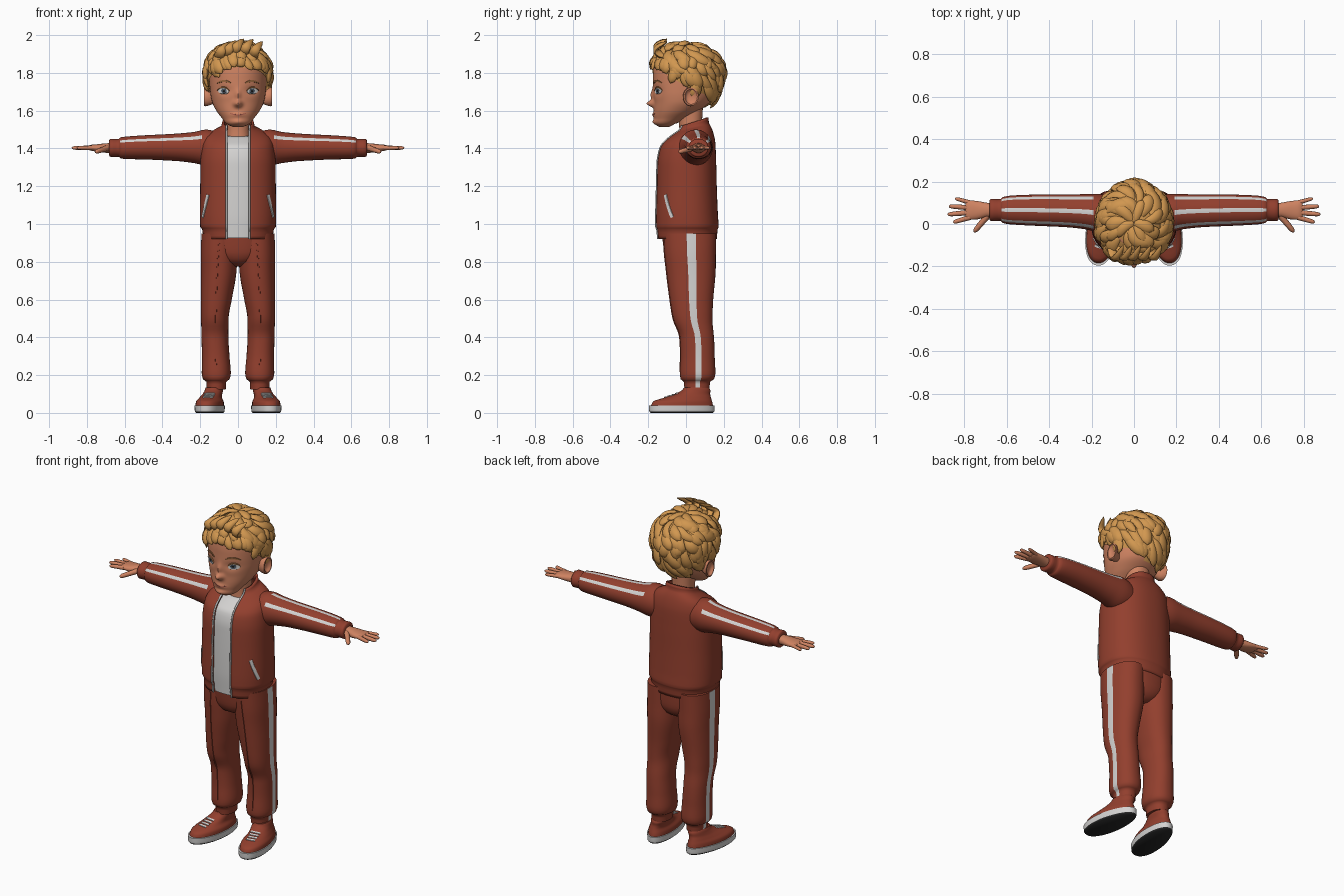
import bpy, bmesh, random
from math import sin, cos, pi, exp, asin, ceil, sqrt
from mathutils import Vector as V, Matrix
from mathutils.bvhtree import BVHTree

random.seed(4)
if "Cube" in bpy.data.objects:
    bpy.data.objects.remove(bpy.data.objects["Cube"])


def paint(name, *rgb):
    m = bpy.data.materials.new(name)
    m.use_nodes = True
    m.diffuse_color = (*rgb, 1)
    m.node_tree.nodes["Principled BSDF"].inputs["Base Color"].default_value = (*rgb, 1)
    return m


RED = paint("brick_red", .29, .05, .027)
WHITE = paint("soft_white", .66, .65, .64)
SKIN = paint("warm_skin", .62, .225, .12)
HAIR = paint("golden_blond", .64, .31, .08)
BLACK = paint("sole_black", .02, .02, .02)
IRIS = paint("slate_iris", .09, .12, .16)
BROW = paint("brow_brown", .33, .14, .05)
LIP = paint("lip_brown", .38, .1, .07)


def finish(name, bm, mats, mirror=False):
    me = bpy.data.meshes.new(name)
    bm.to_mesh(me)
    bm.free()
    for m in mats:
        me.materials.append(m)
    for p in me.polygons:
        p.use_smooth = True
    me.set_sharp_from_angle(angle=.9)
    ob = bpy.data.objects.new(name, me)
    bpy.context.collection.objects.link(ob)
    if mirror:
        ob.modifiers.new("mirror", "MIRROR").use_mirror_merge = False
    return ob


def skin(name, parts, *mats, mirror=False, closed=True, caps=True, rule=None):
    """Join rings of points into surfaces; rule(angle, centre) picks the second colour."""
    bm = bmesh.new()
    for rings in parts:
        rows = [[bm.verts.new(p) for p in r] for r in rings]
        n = len(rows[0])
        for a, b in zip(rows, rows[1:]):
            for j in range(n if closed else n - 1):
                k = (j + 1) % n
                f = bm.faces.new((a[j], a[k], b[k], b[j]))
                if rule and rule((j + .5) / n * 2 * pi, f.calc_center_median()):
                    f.material_index = 1
        if caps and closed:
            bm.faces.new(rows[0])
            bm.faces.new(rows[-1])
    bmesh.ops.recalc_face_normals(bm, faces=bm.faces)
    return finish(name, bm, mats, mirror)


def smooth(keys, step):
    """Sample key sections with a curve that never overshoots."""
    sec = [[(q - p) / (b[0] - a[0]) for p, q in zip(a, b)] for a, b in zip(keys, keys[1:])]
    tan = [sec[0]] + [[2 * p * q / (p + q) if p * q > 0 else 0 for p, q in zip(a, b)]
                      for a, b in zip(sec, sec[1:])] + [sec[-1]]
    out = [keys[0]]
    for i, (a, b) in enumerate(zip(keys, keys[1:])):
        h = b[0] - a[0]
        n = max(2, ceil(h / step))
        for s in range(1, n + 1):
            t = s / n
            out.append([p + (q - p) * t * t * (3 - 2 * t) + h * t * (1 - t) * (m * (1 - t) - k * t)
                        for p, q, m, k in zip(a, b, tan[i], tan[i + 1])])
    return out


def loft(keys, axis="z", seg=48, n=2.2, step=.02, gap=0, warp=None):
    """Rounded sections (position, centre, centre, radius, radius) along an axis."""
    rings = []
    for t, c1, c2, r1, r2 in (smooth(keys, step) if step else keys):
        a0 = asin((gap / r1) ** (n / 2)) if gap else 0
        ring = []
        for j in range(seg):
            a = a0 + (2 * pi - 2 * a0) * j / (seg - 1 if gap else seg)
            s, c = (abs(v) ** (2 / n) * (1 if v > 0 else -1) for v in (sin(a), cos(a)))
            p = V((c1 + r1 * s, c2 - r2 * c, t))
            if axis == "x":
                p = V((t, p.x, p.y))
            ring.append(warp(p) if warp else p)
        rings.append(ring)
    return rings


def tube(path, widths, thicks, normals, seg=8):
    rings = []
    for i, p in enumerate(path):
        t = path[min(i + 1, len(path) - 1)] - path[max(i - 1, 0)]
        side = t.cross(normals[i]).normalized()
        up = side.cross(t).normalized()
        rings.append([p + side * widths[i] * cos(a) + up * thicks[i] * sin(a)
                      for a in (2 * pi * j / seg for j in range(seg))])
    return rings


def ribbon(name, target, pts, half, mat, shape=lambda u: 1, lift=.004, mirror=True, n=14):
    """Thin plate through three points, laid on the target surface."""
    bm0 = bmesh.new()
    bm0.from_mesh(target.data)
    tree = BVHTree.FromBMesh(bm0)
    bm0.free()
    a, b, c = map(V, pts)
    curve = lambda u: a * u * (u - 1) / 2 + b * (1 - u * u) + c * u * (u + 1) / 2
    bm, rows, total = bmesh.new(), [], V()
    for i in range(n + 1):
        u = 2 * i / n - 1
        p, nor = tree.find_nearest(curve(u))[:2]
        total += nor
        side = nor.cross(curve(u + .01) - curve(u - .01)).normalized() * half * max(.03, shape(u))
        row = []
        for s, up in ((-1, -.001), (-.85, lift), (0, lift), (.85, lift), (1, -.001)):
            q, m = tree.find_nearest(p + side * s)[:2]
            row.append(bm.verts.new(q + m * up))
        rows.append(row)
    for r, s in zip(rows, rows[1:]):
        for j in range(4):
            bm.faces.new((r[j], r[j + 1], s[j + 1], s[j]))
    bm.normal_update()
    if sum((f.normal for f in bm.faces), V()).dot(total) < 0:
        bmesh.ops.reverse_faces(bm, faces=bm.faces)
    return finish(name, bm, [mat], mirror)


# Head with sculpted nose, sockets, lips and chin
g = lambda u: exp(-u * u)


def sculpt(p):
    if p.y < -.05:
        x, z = p.x, p.z
        p.y -= .038 * g(x / .02) * g((z - 1.637) / .017) + .014 * g(x / .013) * g((z - 1.68) / .03)
        p.y -= .008 * g(x / .035) * g((z - 1.578) / .013) + .01 * g(x / .03) * g((z - 1.54) / .015)
        p.y += .009 * g((abs(x) - .07) / .035) * g((z - 1.705) / .024)
    return p


head = skin("head", [loft([(1.513, 0, -.115, .025, .025), (1.53, 0, -.108, .06, .055),
    (1.56, 0, -.083, .085, .085), (1.6, 0, -.05, .115, .12), (1.65, 0, -.02, .138, .15),
    (1.7, 0, -.01, .147, .165), (1.78, 0, 0, .153, .174), (1.86, 0, 0, .145, .165),
    (1.93, 0, 0, .09, .1)], seg=128, n=2.1, step=.006, warp=sculpt)], SKIN)
skin("neck", [loft([(1.4, 0, .03, .075, .07), (1.5, 0, .025, .06, .06), (1.63, 0, .02, .065, .07)])], SKIN)
skin("ears", [loft([(.125, .015, 1.668, .02, .03), (.152, .018, 1.67, .03, .042),
    (.17, .024, 1.673, .041, .05), (.179, .027, 1.674, .04, .048), (.18, .027, 1.674, .033, .041),
    (.17, .024, 1.673, .026, .033), (.164, .02, 1.67, .012, .018)], "x", 24, 2, None)], SKIN, mirror=True)

# Face details
lens = lambda u: sqrt(max(0, 1 - u * u))
ribbon("eye_whites", head, [(.044, -.158, 1.702), (.074, -.15, 1.705), (.105, -.128, 1.704)], .019, WHITE, lens, .003)
ribbon("irises", head, [(.057, -.155, 1.705), (.073, -.15, 1.705), (.089, -.141, 1.705)], .016, IRIS, lens, .005)
ribbon("pupils", head, [(.066, -.153, 1.705), (.073, -.15, 1.705), (.08, -.146, 1.705)], .007, BLACK, lens, .0065)
ribbon("upper_lashes", head, [(.042, -.158, 1.704), (.074, -.15, 1.725), (.109, -.126, 1.708)], .0035, BROW, lens, .006)
ribbon("eyebrows", head, [(.035, -.168, 1.743), (.072, -.157, 1.757), (.112, -.128, 1.745)], .006, BROW, lens)
ribbon("mouth", head, [(-.046, -.165, 1.588), (0, -.18, 1.577), (.046, -.165, 1.588)], .0035, LIP, lens, .002, False)


# Hair: a cap that follows the hairline, covered in curling tapered locks
def scalp(theta, phi, off=0):
    rz = .15 if theta < pi / 2 else .215
    return V((.166 * sin(theta) * cos(phi), .005 + .185 * sin(theta) * sin(phi), rz * cos(theta))) * (1 + off) + V((0, 0, 1.805))


hairline = lambda phi: 1.4 + .55 * (1 + sin(phi))
skin("hair_cap", [[[scalp(max(.02, t / 16 * hairline(phi)), phi) for phi in
     (2 * pi * j / 48 for j in range(48))] for t in range(17)]], HAIR, caps=False)
locks = []
for row, count in enumerate((6, 11, 16, 20, 24, 24, 24, 24)):
    for k in range(count):
        phi = 2 * pi * (k + random.uniform(-.3, .3) + row % 2 / 2) / count
        start = .05 + row * .28 + random.uniform(-.08, .08)
        span = random.uniform(.5, .7)
        limit = hairline(phi) + random.uniform(-.05, .1)
        if start > limit - .2:
            continue
        start = min(start, limit - span)
        swirl = random.uniform(-.15, .6) / max(.5, sin(start + span / 2))
        wide, puff, curl = random.uniform(.022, .034), random.uniform(.05, .1), random.uniform(.02, .1)
        ts = [i / 9 for i in range(10)]
        path = [scalp(max(.03, start + span * t), phi + swirl * t * t,
                      -.03 + puff * sin(pi * min(1, t * .8)) + curl * t ** 4) for t in ts]
        w = [wide * max(.06, (.55 + .9 * t) * sqrt(1 - t ** 3)) for t in ts]
        locks.append(tube(path, w, [v * .5 for v in w], [p - V((0, 0, 1.8)) for p in path]))
# Upswept tufts over the forehead
for x in (-.1, -.06, -.02, .03, .08):
    path = [V((x + .05 * t * t, -.1 - .06 * sin(pi * t), 1.9 + .085 * t - abs(x) * .25)) for t in ts]
    w = [.028 * max(.06, sqrt(1 - t ** 2)) for t in ts]
    locks.append(tube(path, w, [v * .6 for v in w], [V((0, -1, .3))] * 10))
skin("hair_locks", locks, HAIR)


# Jacket with open front, collar and hem band
def tilt(p):
    p.z += max(0, p.z - 1.4) * 2.2 * (p.y - .04)
    return p


rings = loft([(.92, 0, .005, .183, .158), (.972, 0, .005, .19, .163), (.985, 0, .005, .2, .168),
    (1.05, 0, .003, .202, .166), (1.2, 0, .002, .2, .161), (1.32, 0, .002, .199, .158),
    (1.42, 0, .01, .19, .146), (1.47, 0, .02, .168, .124), (1.5, 0, .03, .12, .1),
    (1.515, 0, .035, .09, .086), (1.54, 0, .04, .083, .08)], seg=72, n=2.3, gap=.06, warp=tilt)
jacket = skin("jacket_body", [rings], RED, closed=False)
shell = jacket.modifiers.new("cloth", "SOLIDIFY")
shell.thickness, shell.offset = .012, -1
edge = [r[0] for r in rings]
skin("zip_edges", [tube(edge, [.005] * len(edge), [.005] * len(edge), [V((0, -1, 0))] * len(edge))], WHITE, mirror=True)
ribbon("pocket_slashes", jacket, [(.158, -.108, 1.155), (.17, -.092, 1.095), (.185, -.072, 1.035)], .01, WHITE)
skin("shirt", [loft([(.925, 0, .005, .165, .146), (1.05, 0, .003, .18, .15), (1.32, 0, .002, .175, .144),
    (1.42, 0, .01, .16, .128), (1.46, 0, .025, .11, .1), (1.475, 0, .03, .08, .08)], n=2.3, warp=tilt)], WHITE)


# Sleeves with three stripes and a cuff
def sleeve_stripe(a, c):
    d = abs(a - pi)
    return .19 < c.x < .625 and (d < .13 or .8 < d < 1.05)


skin("sleeves", [loft([(.1, .05, 1.4, .08, .085), (.17, .052, 1.405, .09, .095), (.23, .058, 1.405, .083, .083),
    (.32, .062, 1.406, .077, .073), (.45, .065, 1.406, .074, .066), (.58, .066, 1.404, .068, .06),
    (.622, .066, 1.403, .06, .056), (.63, .066, 1.403, .051, .047), (.675, .066, 1.403, .053, .048),
    (.682, .066, 1.403, .045, .04)], "x", n=2)], RED, WHITE, mirror=True, rule=sleeve_stripe)

# Hands
parts = [loft([(.66, .066, 1.402, .03, .027), (.7, .066, 1.402, .035, .025), (.745, .065, 1.402, .044, .02),
    (.785, .066, 1.404, .046, .014), (.796, .066, 1.404, .038, .007)], "x", 24)]
for root, tip, r in (((.775, .031), (.853, .008), .0115), ((.78, .054), (.88, .045), .012),
                     ((.78, .077), (.874, .084), .0115), ((.77, .1), (.845, .121), .01),
                     ((.69, .04), (.755, -.038), .014)):
    drop = .022 if r > .013 else 0
    path = [V((*(V(root).lerp(V(tip), t)), 1.403 - drop * t)) for t in (0, .3, .6, .85, .95, 1)]
    w = [r * k for k in (1.1, 1, .95, .85, .6, .2)]
    parts.append(tube(path, w, w, [V((0, 0, 1))] * 6, 10))
skin("hands", parts, SKIN, mirror=True)

# Trousers with side stripe, front crease and gathered ankles
legs = skin("trouser_legs", [loft([(.125, .115, .058, .05, .066), (.165, .115, .058, .053, .07),
    (.178, .115, .06, .07, .088), (.21, .115, .062, .077, .094), (.3, .118, .062, .073, .09),
    (.4, .122, .058, .071, .09), (.5, .123, .036, .073, .104), (.6, .115, .03, .082, .114),
    (.75, .102, .027, .094, .13), (.85, .1, .022, .097, .136), (.95, .098, .02, .095, .14)], seg=64)],
    RED, WHITE, mirror=True, rule=lambda a, c: abs(a - 1.62) < .13)
skin("trouser_hips", [loft([(.775, 0, .03, .05, .07), (.8, 0, .022, .11, .113), (.85, 0, .02, .17, .135),
    (.97, 0, .015, .188, .145)])], RED)
ribbon("front_creases", legs, [(.1, -.12, .9), (.115, -.085, .6), (.115, -.04, .22)], .004, RED, n=40)

# Shoes: two-tone sole, upper and laces, toes turned out
place = Matrix.Translation((.148, -.022, 0)) @ Matrix.Rotation(.16, 4, "Z")


def heel(p):
    p.x *= 1 - .8 * max(0, p.y)
    return p


upper = skin("shoe_uppers", [loft([(.03, 0, 0, .073, .168), (.06, 0, .004, .07, .158), (.08, 0, .03, .058, .126),
    (.1, -.005, .058, .052, .094), (.125, -.01, .08, .05, .072), (.135, -.01, .08, .045, .066)],
    step=.008, warp=heel)], RED, mirror=True)
sole = skin("shoe_soles", [loft([(0, 0, 0, .068, .167), (.008, 0, 0, .075, .174), (.04, 0, 0, .077, .176)],
    step=.01, warp=heel)], WHITE, BLACK, mirror=True)
for f in sole.data.polygons:
    f.material_index = int(f.normal.z < -.5)
shoe = [upper, sole]
for y in (-.085, -.065, -.045, -.025):
    z = .115 + y * .2
    shoe.append(ribbon("shoe_lace", upper, [(-.03, y, z - .012), (-.003, y - .008, z), (.024, y, z - .012)], .006, WHITE))
for ob in shoe:
    ob.data.transform(place)
